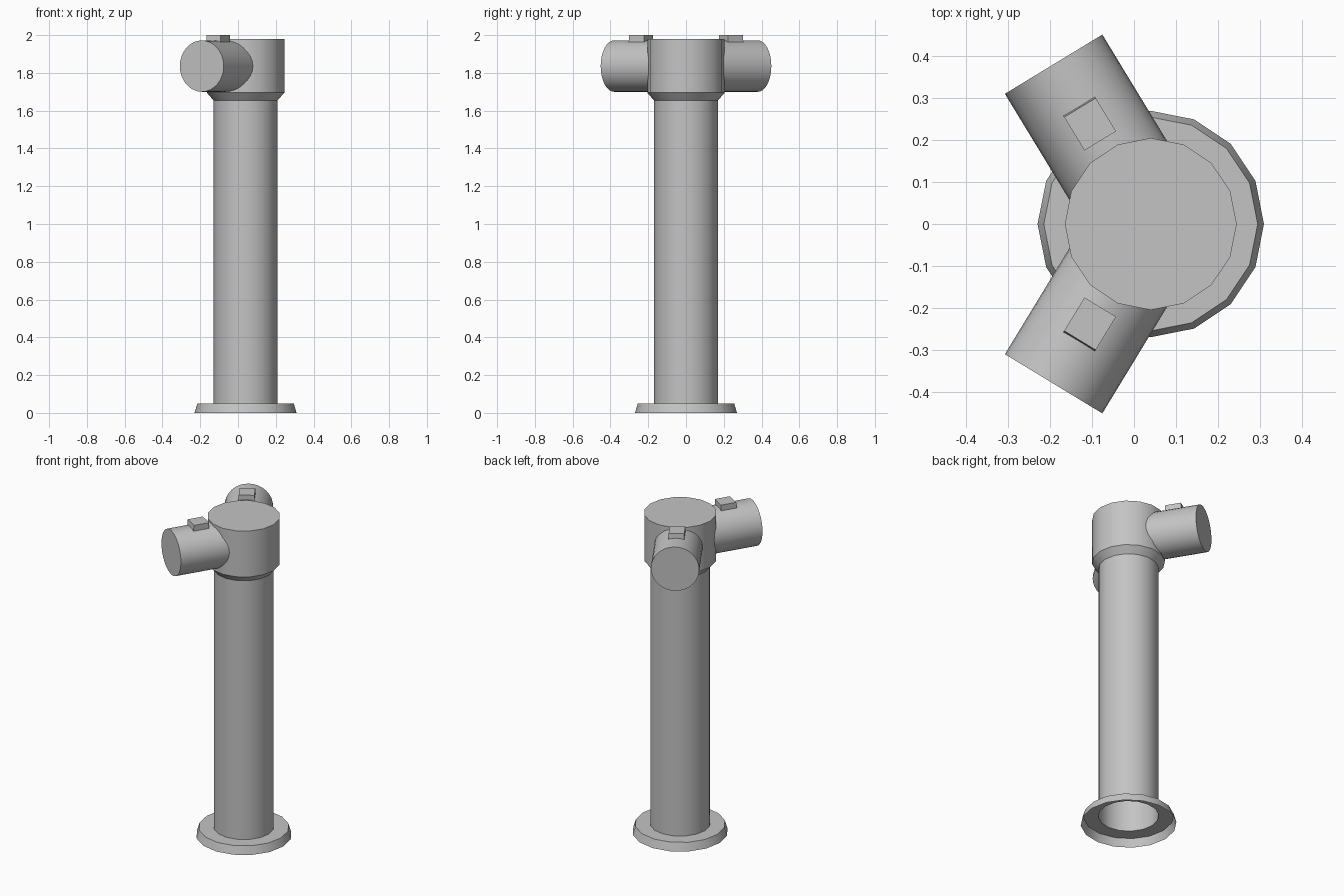
import bpy, bmesh, math
from mathutils import Matrix, Vector

cube = bpy.data.objects.get("Cube")
if cube:
    bpy.data.objects.remove(cube, do_unlink=True)

# One plain grey finish
grey = bpy.data.materials.new("grey_metal")
grey.use_nodes = True
grey.diffuse_color = (0.55, 0.55, 0.55, 1)
grey.node_tree.nodes["Principled BSDF"].inputs["Base Color"].default_value = grey.diffuse_color

AXIS_X = 0.04
ARM_Z = 1.836
ARM_RADIUS = 0.136
ARM_LENGTH = 0.446
ARM_ANGLE = math.radians(121.3)


def finish(name, bm, smooth=True):
    mesh = bpy.data.meshes.new(name)
    bm.to_mesh(mesh)
    bm.free()
    mesh.materials.append(grey)
    obj = bpy.data.objects.new(name, mesh)
    bpy.context.collection.objects.link(obj)
    if smooth:
        bpy.ops.object.select_all(action='DESELECT')
        obj.select_set(True)
        bpy.context.view_layer.objects.active = obj
        bpy.ops.object.shade_smooth_by_angle(angle=math.radians(30))
    return obj


def lathe(name, profile, sides):
    """Open-bottomed shell turned round the post axis, with a flat cap."""
    bm = bmesh.new()
    rings = []
    for radius, z in profile:
        rings.append([bm.verts.new((AXIS_X + radius * math.cos(a), radius * math.sin(a), z))
                      for a in (math.tau * i / sides for i in range(sides))])
    for low, high in zip(rings, rings[1:]):
        for i in range(sides):
            j = (i + 1) % sides
            bm.faces.new((low[i], low[j], high[j], high[i]))
    bm.faces.new(rings[-1])
    return finish(name, bm)


# Flange, hollow column, flared neck and head in one turned shell
lathe("post", [(0.27, 0), (0.255, 0.05), (0.17, 0.05), (0.17, 1.655),
               (0.205, 1.695), (0.205, 1.98)], 16)

for side, label in ((-1, "right"), (1, "left")):
    # Local +x runs outward along the arm
    frame = Matrix.Translation((AXIS_X, 0, ARM_Z)) @ Matrix.Rotation(side * ARM_ANGLE, 4, 'Z')

    # Outlet arm
    inner = 0.12
    bm = bmesh.new()
    bmesh.ops.create_cone(
        bm, cap_ends=True, segments=32, radius1=ARM_RADIUS, radius2=ARM_RADIUS,
        depth=ARM_LENGTH - inner,
        matrix=frame @ Matrix.Translation(((ARM_LENGTH + inner) / 2, 0, 0))
        @ Matrix.Rotation(math.pi / 2, 4, 'Y'))
    finish(f"outlet_arm_{label}", bm)

    # Lug on top of the arm, its outer end leaning in a little
    bm = bmesh.new()
    bmesh.ops.create_cube(bm, size=1, matrix=Matrix.Diagonal((0.1, 0.088, 0.07, 1)))
    for v in bm.verts:
        if v.co.x > 0 and v.co.z > 0:
            v.co.x -= 0.007
    bm.transform(frame @ Matrix.Translation((0.282, 0, 2 - ARM_Z - 0.035)))
    finish(f"arm_lug_{label}", bm, smooth=False)
